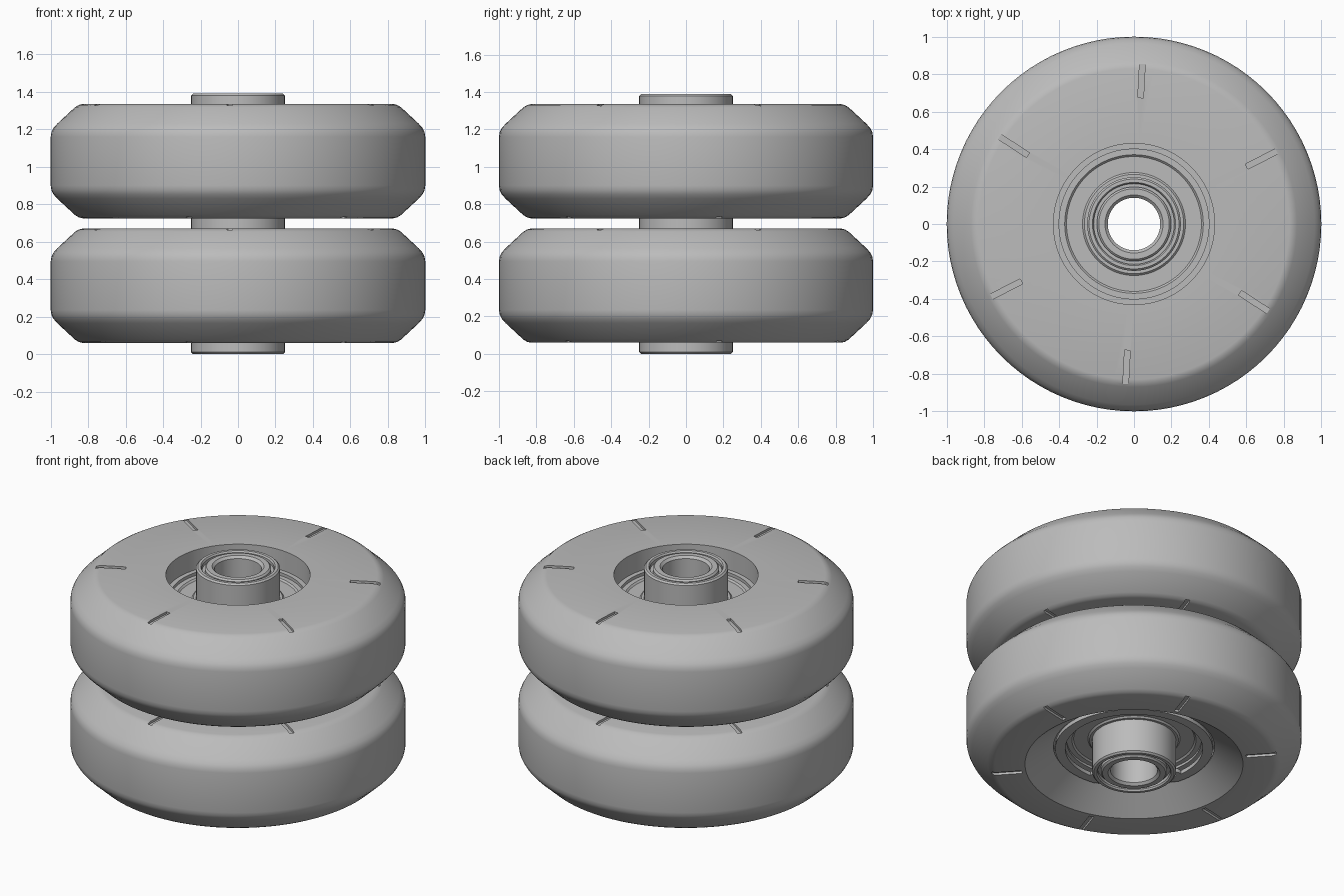
import bpy, bmesh, math
from mathutils import Matrix, Vector

cube = bpy.data.objects.get("Cube")
if cube:
    bpy.data.objects.remove(cube, do_unlink=True)

SEG = 96
HEIGHT = 0.61            # width of one wheel
WHEEL_Z = (0.06, 0.725)  # underside of each wheel

grey = bpy.data.materials.new("plain grey")
grey.use_nodes = True
grey.diffuse_color = (0.5, 0.5, 0.5, 1)
grey.node_tree.nodes["Principled BSDF"].inputs["Base Color"].default_value = (0.5, 0.5, 0.5, 1)


def finish(name, bm, z=0.0, smooth=True):
    bmesh.ops.recalc_face_normals(bm, faces=bm.faces)
    mesh = bpy.data.meshes.new(name)
    bm.to_mesh(mesh)
    bm.free()
    mesh.materials.append(grey)
    obj = bpy.data.objects.new(name, mesh)
    obj.location.z = z
    bpy.context.collection.objects.link(obj)
    if smooth:
        shade(obj)
    return obj


def shade(obj):
    bpy.ops.object.select_all(action='DESELECT')
    obj.select_set(True)
    bpy.context.view_layer.objects.active = obj
    bpy.ops.object.shade_smooth_by_angle(angle=math.radians(28))


def lathe(name, profile, z=0.0, smooth=True):
    """Turn a closed (radius, height) profile around the z axis."""
    bm = bmesh.new()
    rings = []
    for i in range(SEG):
        a = 2 * math.pi * i / SEG
        rings.append([bm.verts.new((r * math.cos(a), r * math.sin(a), h)) for r, h in profile])
    n = len(profile)
    for i in range(SEG):
        a, b = rings[i], rings[(i + 1) % SEG]
        for j in range(n):
            k = (j + 1) % n
            bm.faces.new((a[j], b[j], b[k], a[k]))
    return finish(name, bm, z, smooth)


def shoulder():
    """Rounded tread edge, from the lower side face to the middle of the tread."""
    return [(0.83, 0), (0.85, 0.005), (0.87, 0.017), (0.965, 0.105),
            (0.985, 0.128), (0.996, 0.15), (1.0, 0.175)]


def slot_cutters(z):
    """Six radial marks on each side face."""
    bm = bmesh.new()
    for height, start in ((0, 12), (HEIGHT, 27)):
        for k in range(6):
            turn = Matrix.Rotation(math.radians(start + 60 * k), 4, 'Z')
            place = turn @ Matrix.Translation((0.765, 0, height))
            bmesh.ops.create_cube(bm, size=1, matrix=place @ Matrix.Diagonal((0.18, 0.03, 0.03, 1)))
    obj = finish("slot_cutters", bm, z, False)
    obj.hide_render = True
    return obj


def wheel(name, z):
    low = shoulder()
    high = [(r, HEIGHT - h) for r, h in reversed(low)]
    inside = [(0.43, HEIGHT), (0.43, 0.48), (0.40, 0.48), (0.40, 0.15),
              (0.48, 0.15), (0.48, 0.12), (0.65, 0)]
    body = lathe(name, low + high + inside, z, False)
    cutter = slot_cutters(z)
    cut = body.modifiers.new("slots", 'BOOLEAN')
    cut.object = cutter
    cut.operation = 'DIFFERENCE'
    cut.solver = 'EXACT'
    bpy.ops.object.select_all(action='DESELECT')
    bpy.context.view_layer.objects.active = body
    body.select_set(True)
    bpy.ops.object.modifier_apply(modifier=cut.name)
    bpy.data.objects.remove(cutter, do_unlink=True)
    shade(body)


def retaining_ring(name, z):
    """Open spring ring with two pierced ears, seated under the bearing."""
    bm = bmesh.new()
    middle, gap, steps, thick = 228, 32, 60, 0.025
    rows = []
    for i in range(steps + 1):
        a = math.radians(middle + gap + (360 - 2 * gap) * i / steps)
        d = Vector((math.cos(a), math.sin(a), 0))
        up = Vector((0, 0, thick))
        rows.append([bm.verts.new(p) for p in (d * 0.41, d * 0.47, d * 0.47 + up, d * 0.41 + up)])
    for a, b in zip(rows, rows[1:]):
        for j in range(4):
            k = (j + 1) % 4
            bm.faces.new((a[j], b[j], b[k], a[k]))
    bm.faces.new(rows[0])
    bm.faces.new(rows[-1])
    # ears
    for side in (-1, 1):
        a = math.radians(middle + side * gap)
        c = Vector((math.cos(a), math.sin(a), 0)) * 0.40
        loops = []
        for i in range(24):
            t = 2 * math.pi * i / 24
            d = Vector((math.cos(t), math.sin(t), 0))
            loops.append([bm.verts.new(c + d * r + Vector((0, 0, h)))
                          for r, h in ((0.03, 0), (0.065, 0), (0.065, thick), (0.03, thick))])
        for i in range(24):
            p, q = loops[i], loops[(i + 1) % 24]
            for j in range(4):
                k = (j + 1) % 4
                bm.faces.new((p[j], q[j], q[k], p[k]))
    finish(name, bm, z)


for label, z in zip(("lower", "upper"), WHEEL_Z):
    wheel(label + "_wheel", z)
    # sealed bearing with a shallow step next to its inner race
    lathe(label + "_bearing", [(0.24, 0.165), (0.265, 0.165), (0.275, 0.175), (0.36, 0.175),
                               (0.37, 0.165), (0.40, 0.165), (0.40, 0.46), (0.37, 0.46),
                               (0.36, 0.45), (0.275, 0.45), (0.265, 0.46), (0.24, 0.46)], z)
    retaining_ring(label + "_retaining_ring", z + 0.105)

# hub sleeve and the inner bush running through both wheels
TOP = 1.39
lathe("hub_sleeve", [(0.215, 0.01), (0.222, 0), (0.24, 0), (0.25, 0.01),
                     (0.25, TOP - 0.01), (0.24, TOP), (0.222, TOP), (0.215, TOP - 0.01)])
lathe("groove_floor", [(0.19, 0.03), (0.22, 0.03), (0.22, TOP - 0.03), (0.19, TOP - 0.03)])
lathe("inner_bush", [(0.14, 0.015), (0.155, 0), (0.188, 0), (0.198, 0.01),
                     (0.198, TOP - 0.01), (0.188, TOP), (0.155, TOP), (0.14, TOP - 0.015)])
